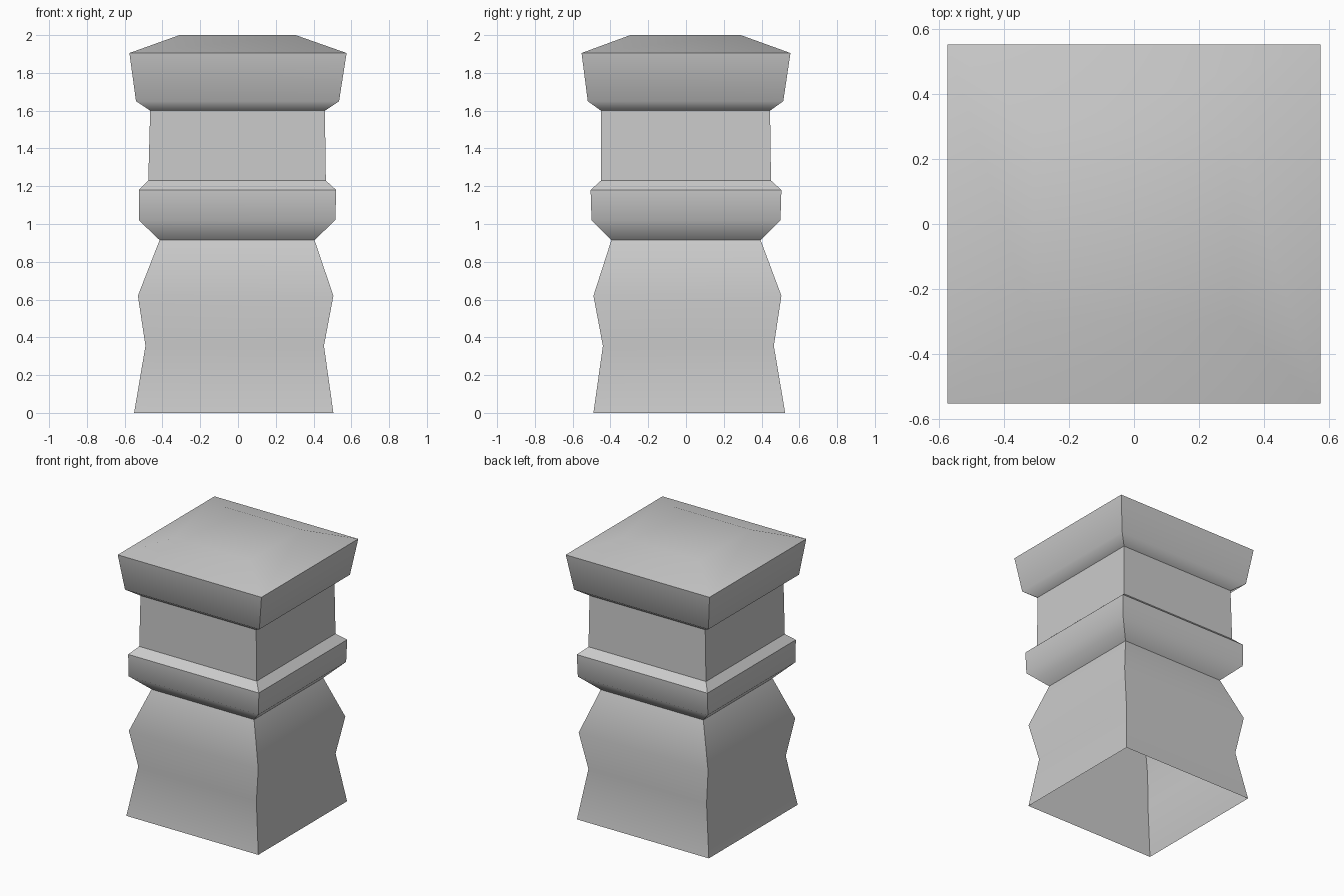
import bpy
import bmesh

cube = bpy.data.objects.get("Cube")
if cube:
    bpy.data.objects.remove(cube, do_unlink=True)

stone = bpy.data.materials.new("grey stone")
stone.use_nodes = True
colour = (0.6, 0.6, 0.6, 1)
stone.diffuse_color = colour
stone.node_tree.nodes["Principled BSDF"].inputs["Base Color"].default_value = colour


def square_section(name, rings, sharp_rings=(), capped=False):
    """Loft rectangles given as (z, x_min, x_max, y_min, y_max)."""
    bm = bmesh.new()
    loops = [[bm.verts.new((x, y, z)) for x, y in
              ((x0, y0), (x1, y0), (x1, y1), (x0, y1))]
             for z, x0, x1, y0, y1 in rings]
    for low, high in zip(loops, loops[1:]):
        for i in range(4):
            j = (i + 1) % 4
            bm.faces.new((low[i], low[j], high[j], high[i]))
    if capped:
        bm.faces.new(loops[-1])
    for face in bm.faces:
        face.smooth = True
    # Crisp corners, plus the chosen horizontal arrises
    roof = loops[-1] if capped else []
    for low, high in zip(loops, loops[1:]):
        if high is not roof:
            for a, b in zip(low, high):
                bm.edges.get((a, b)).smooth = False
    for r in sharp_rings:
        for i in range(4):
            bm.edges.get((loops[r][i], loops[r][(i + 1) % 4])).smooth = False
    mesh = bpy.data.meshes.new(name)
    bm.to_mesh(mesh)
    bm.free()
    mesh.materials.append(stone)
    obj = bpy.data.objects.new(name, mesh)
    bpy.context.collection.objects.link(obj)
    return obj


waist = (0.915, -0.415, 0.405, -0.395, 0.395)
neck_foot = (1.23, -0.475, 0.465, -0.45, 0.45)
neck_top = (1.6, -0.465, 0.46, -0.45, 0.445)

# Hollow flared pedestal, open underneath
square_section("pedestal", [
    (0, -0.55, 0.505, -0.49, 0.525),
    (0.355, -0.49, 0.455, -0.44, 0.465),
    (0.62, -0.53, 0.505, -0.49, 0.505),
    waist])

# Projecting moulding around the middle
square_section("middle_band", [
    waist,
    (1.02, -0.525, 0.515, -0.5, 0.5),
    (1.18, -0.525, 0.52, -0.505, 0.505),
    neck_foot], sharp_rings=[2])

# Plain neck
square_section("neck", [neck_foot, neck_top])

# Capital with a shallow sloped top
square_section("capital", [
    neck_top,
    (1.65, -0.54, 0.535, -0.52, 0.515),
    (1.905, -0.575, 0.575, -0.553, 0.553),
    (2, -0.31, 0.305, -0.295, 0.29)], sharp_rings=[2], capped=True)
